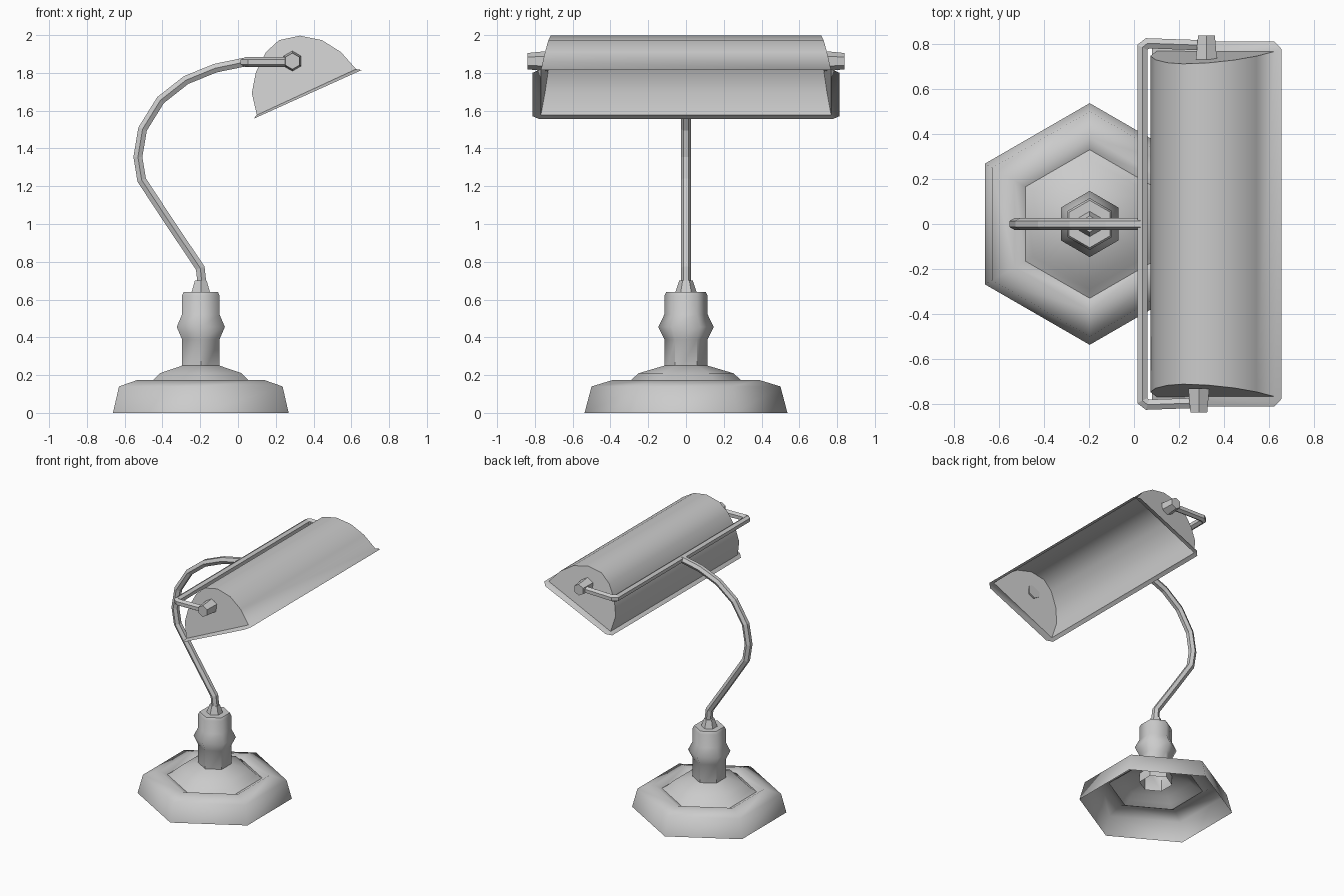
import bpy, bmesh, math
from mathutils import Vector

cube = bpy.data.objects.get("Cube")
if cube:
    bpy.data.objects.remove(cube, do_unlink=True)

GREY = (0.6, 0.6, 0.6, 1)
metal = bpy.data.materials.new("light_grey")
metal.use_nodes = True
metal.diffuse_color = GREY
metal.node_tree.nodes["Principled BSDF"].inputs["Base Color"].default_value = GREY

AXIS_X = -0.197   # centre line of the foot and column


def finish(name, bm, angle=None):
    """Turn a bmesh into a named object, flat or smooth up to an angle."""
    bmesh.ops.recalc_face_normals(bm, faces=bm.faces)
    mesh = bpy.data.meshes.new(name)
    bm.to_mesh(mesh)
    bm.free()
    mesh.materials.append(metal)
    obj = bpy.data.objects.new(name, mesh)
    bpy.context.collection.objects.link(obj)
    if angle:
        bpy.ops.object.select_all(action='DESELECT')
        obj.select_set(True)
        bpy.context.view_layer.objects.active = obj
        bpy.ops.object.shade_smooth_by_angle(angle=math.radians(angle))
    return obj


def bridge(bm, a, b):
    n = len(a)
    for i in range(n):
        j = (i + 1) % n
        bm.faces.new((a[i], a[j], b[j], b[i]))


def hex_lathe(name, profile, cap, angle=None):
    """Six-sided turned part from (radius, height) pairs, open below."""
    bm = bmesh.new()
    rings = []
    for r, z in profile:
        turns = [math.pi / 2 + k * math.pi / 3 for k in range(6)]
        rings.append([bm.verts.new((AXIS_X + r * math.cos(t), r * math.sin(t), z)) for t in turns])
    for a, b in zip(rings, rings[1:]):
        bridge(bm, a, b)
    if cap:
        bm.faces.new(rings[-1])
    return finish(name, bm, angle)


def hex_tube(name, points, normal, radius):
    """Six-sided mitred tube along a flat path."""
    bm = bmesh.new()
    pts, n = [Vector(p) for p in points], Vector(normal)
    rings = []
    for i, p in enumerate(pts):
        before = (p - pts[max(i - 1, 0)]).normalized()
        after = (pts[min(i + 1, len(pts) - 1)] - p).normalized()
        tangent = (before + after).normalized()
        step = after if after.length else before
        side = n.cross(tangent) / tangent.dot(step)
        rings.append([bm.verts.new(p + radius * (n * math.cos(k * math.pi / 3)
                                                 + side * math.sin(k * math.pi / 3)))
                      for k in range(6)])
    for a, b in zip(rings, rings[1:]):
        bridge(bm, a, b)
    bm.faces.new(rings[0])
    bm.faces.new(rings[-1])
    return finish(name, bm)


# Hollow stepped foot, column with a swollen grip, and collar
hex_lathe("base", [(0.537, 0), (0.5, 0.14), (0.385, 0.175), (0.33, 0.15),
                   (0.29, 0.175), (0.25, 0.21), (0.115, 0.25)], False, 59)
hex_lathe("column", [(0.115, 0.18), (0.115, 0.39), (0.147, 0.455), (0.115, 0.52),
                     (0.115, 0.62), (0.105, 0.64)], True, 55)
hex_lathe("collar", [(0.056, 0.64), (0.036, 0.7)], True)

# Curved stem
stem_path = [(-0.19, 0.68), (-0.2, 0.767), (-0.36, 1.005), (-0.51, 1.233), (-0.53, 1.355),
             (-0.505, 1.503), (-0.41, 1.656), (-0.275, 1.762), (-0.12, 1.825), (0.035, 1.857)]
hex_tube("stem", [(x, 0, z) for x, z in stem_path], (0, 1, 0), 0.027)

# Yoke behind the shade, with a bent arm to each pivot
BAR_Z = 1.857
half = [(0.29, 0.795), (0.06, 0.803), (0.037, 0.785)]
yoke = [(x, -y, BAR_Z) for x, y in half] + [(x, y, BAR_Z) for x, y in reversed(half)]
hex_tube("yoke", yoke, (0, 0, 1), 0.026)

# Tapered pivot knobs
for name, x, s in (("right_knob", 0.288, -1), ("left_knob", 0.322, 1)):
    bm = bmesh.new()
    ends = []
    for r, y in ((0.054, 0.73), (0.043, 0.838)):
        ends.append([bm.verts.new((x + r * math.sin(k * math.pi / 3), s * y,
                                   1.862 + r * math.cos(k * math.pi / 3))) for k in range(6)])
    bridge(bm, *ends)
    for ring in ends:
        bm.faces.new(ring)
    finish(name, bm)

# Tilted trough shade: arched wall, leaning ends and a flared lip
LOW, HIGH = Vector((0.08, 1.556)), Vector((0.655, 1.815))
along = (HIGH - LOW).normalized()
up = Vector((-along.y, along.x))
arch = [(0.1, 1.577), (0.073, 1.693), (0.095, 1.804), (0.148, 1.91), (0.217, 1.973),
        (0.328, 1.997), (0.445, 1.973), (0.545, 1.91), (0.625, 1.82)]
bm = bmesh.new()
sides = []
for s in (-1, 1):
    row = []
    for x, z in arch:
        height = (Vector((x, z)) - LOW).dot(up)
        row.append(bm.verts.new((x, s * (0.77 - 0.18 * height), z)))
    sides.append(row)
    bm.faces.new(row)
front, back = sides
for i in range(len(arch) - 1):
    bm.faces.new((front[i], front[i + 1], back[i + 1], back[i]))


def lip_vert(corner, inset, y):
    p = corner + along * inset
    return bm.verts.new((p.x, y, p.y))


# Lip with clipped corners: each corner has a long-edge and an end-edge vertex
lip = {}
for key, corner, d in (("low", LOW, 1), ("high", HIGH, -1)):
    for s in (-1, 1):
        lip[key, s] = (lip_vert(corner, 0, s * 0.778), lip_vert(corner, d * 0.035, s * 0.812))
inner = {("low", -1): front[0], ("low", 1): back[0],
         ("high", -1): front[-1], ("high", 1): back[-1]}
for key, (edge_v, end_v) in lip.items():
    bm.faces.new((inner[key], edge_v, end_v))
for k in ("low", "high"):
    bm.faces.new((inner[k, -1], inner[k, 1], lip[k, 1][0], lip[k, -1][0]))
for s in (-1, 1):
    bm.faces.new((inner["low", s], inner["high", s], lip["high", s][1], lip["low", s][1]))
finish("shade", bm, 40)
